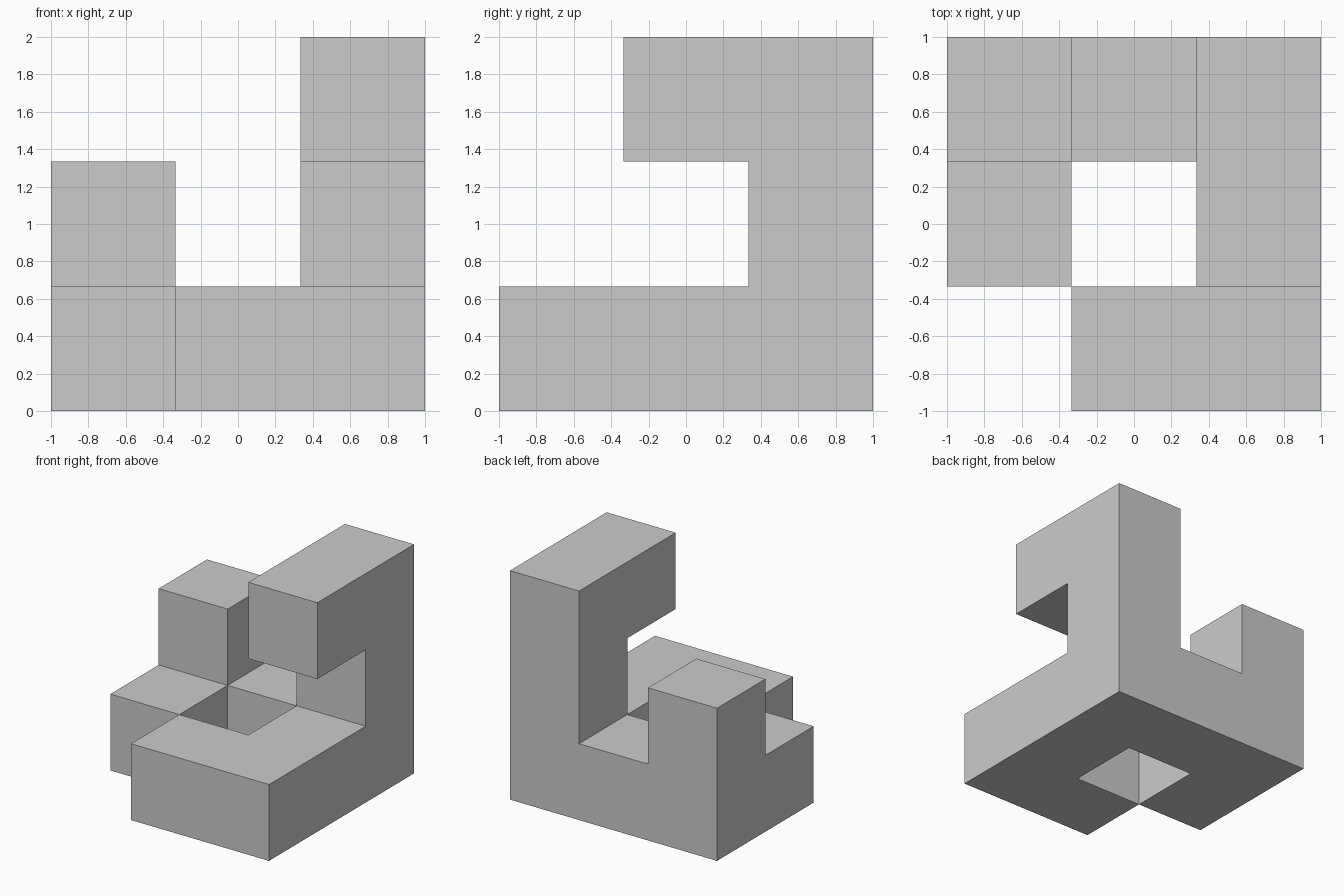
import bpy, bmesh
from mathutils import Vector

if "Cube" in bpy.data.objects:
    bpy.data.objects.remove(bpy.data.objects["Cube"])

S = 2 / 3  # size of one cube; the model fills a 3 x 3 x 3 grid

# Cells as (column, row, layer)
base_ring = [(x, y, 0) for x in range(3) for y in range(3)
             if (x, y) not in ((0, 0), (1, 1))]
short_post = [(0, 2, 1)]
tall_post = [(2, 2, 1), (2, 2, 2)]
overhang = [(2, 1, 2)]
cells = set(base_ring + short_post + tall_post + overhang)


def add_side(bm, cell, axis, sign):
    """Add one outward-facing square on the given side of a cell."""
    centre = Vector(((cell[0] - 1) * S, (cell[1] - 1) * S, (cell[2] + 0.5) * S))
    n, u, v = Vector(), Vector(), Vector()
    n[axis] = sign * S / 2
    u[(axis + 1) % 3] = S / 2
    v[(axis + 2) % 3] = sign * S / 2
    corners = (-u - v, u - v, u + v, v - u)
    bm.faces.new([bm.verts.new(centre + n + c) for c in corners])


# Only the exposed sides, welded into one shell
bm = bmesh.new()
for cell in sorted(cells):
    for axis in range(3):
        for sign in (-1, 1):
            neighbour = list(cell)
            neighbour[axis] += sign
            if tuple(neighbour) not in cells:
                add_side(bm, cell, axis, sign)
bmesh.ops.remove_doubles(bm, verts=bm.verts, dist=0.001)

mesh = bpy.data.meshes.new("cube_puzzle_piece")
bm.to_mesh(mesh)
bm.free()
piece = bpy.data.objects.new("cube_puzzle_piece", mesh)
bpy.context.collection.objects.link(piece)
